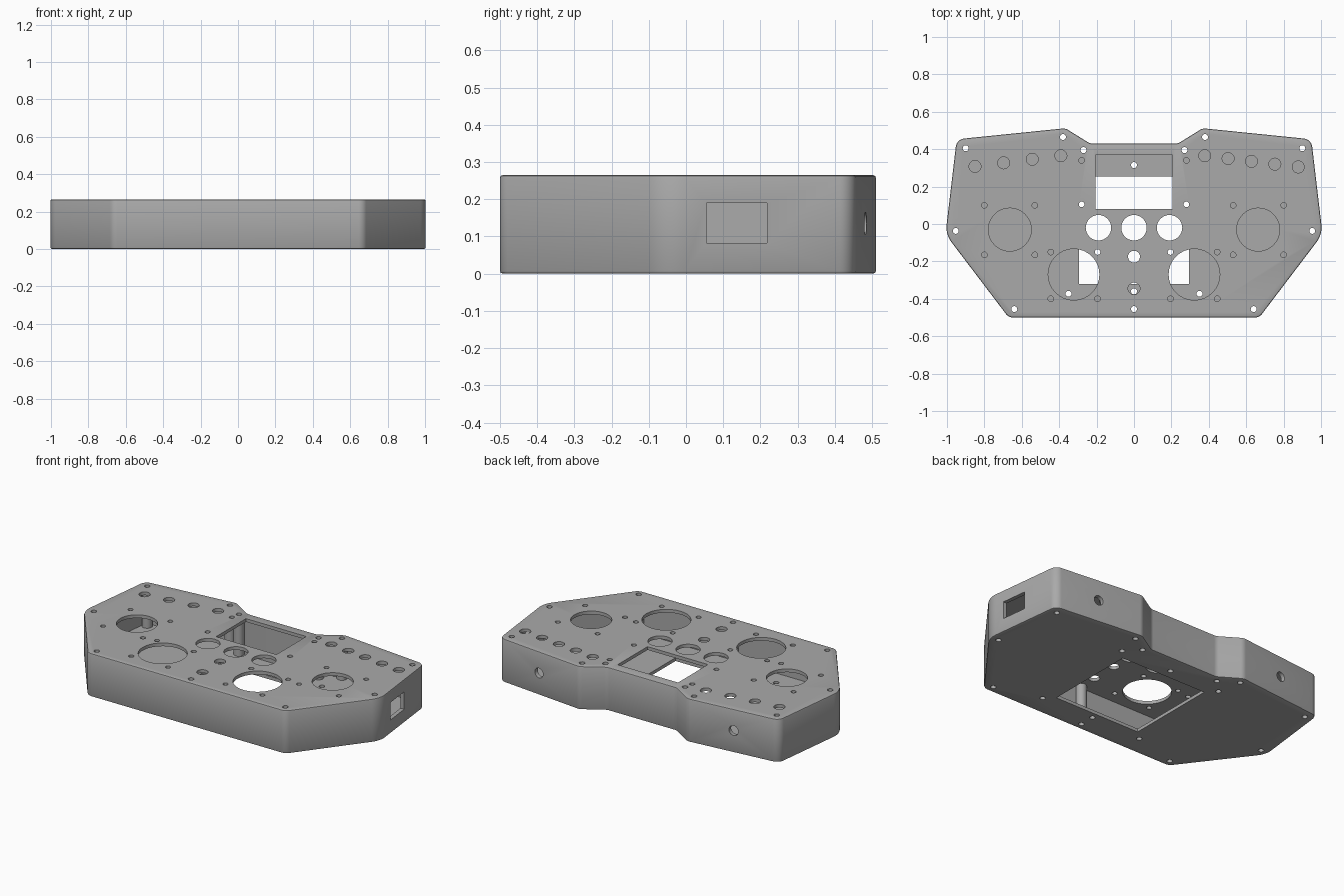
import bpy, bmesh, math
from mathutils import Vector, Matrix

HEIGHT, WALL, PLATE = 0.265, 0.025, 0.02

cube = bpy.data.objects.get("Cube")
if cube:
    bpy.data.objects.remove(cube, do_unlink=True)

grey = bpy.data.materials.new("plain grey")
grey.use_nodes = True
colour = (0.4, 0.4, 0.4, 1)
grey.diffuse_color = colour
grey.node_tree.nodes["Principled BSDF"].inputs["Base Color"].default_value = colour

# Half outline: x, y, corner radius, running from the front to the back notch
HALF = [(0.67, -0.5, 0.05), (1.008, -0.055, 0.13), (0.948, 0.453, 0.05),
        (0.367, 0.512, 0.05), (0.235, 0.43, 0.05)]
CORNERS = HALF + [(-x, y, r) for x, y, r in reversed(HALF)]


def outline(inset=0.0, steps=8):
    """Rounded outline, optionally shrunk inwards."""
    points, count = [], len(CORNERS)
    for i, (x, y, r) in enumerate(CORNERS):
        p = Vector((x, y))
        a = (Vector(CORNERS[i - 1][:2]) - p).normalized()
        b = (Vector(CORNERS[(i + 1) % count][:2]) - p).normalized()
        half = a.angle(b) / 2
        centre = p + (a + b).normalized() * (r / math.sin(half))
        start = p + a * (r / math.tan(half)) - centre
        turn = 1 if b.cross(a) > 0 else -1
        for s in range(steps + 1):
            angle = turn * (math.pi - 2 * half) * s / steps
            ray = Matrix.Rotation(angle, 2) @ start
            points.append(centre + ray * (1 - turn * inset / r))
    return points


def slab(bm, points, z0, z1):
    """Upright prism over a list of plan points."""
    face = bm.faces.new([bm.verts.new((p[0], p[1], z0)) for p in points])
    moved = bmesh.ops.extrude_face_region(bm, geom=[face])["geom"]
    verts = [v for v in moved if isinstance(v, bmesh.types.BMVert)]
    bmesh.ops.translate(bm, verts=verts, vec=(0, 0, z1 - z0))


def rod(bm, x, y, z0, z1, r, turn=None):
    """Cylinder, upright unless a rotation is given."""
    matrix = Matrix.Translation((x, y, (z0 + z1) / 2))
    if turn:
        matrix = matrix @ turn
    bmesh.ops.create_cone(bm, cap_ends=True, segments=32 if r > 0.05 else 20,
                          radius1=r, radius2=r, depth=z1 - z0, matrix=matrix)


def box(bm, x0, x1, y0, y1, z0, z1):
    slab(bm, [(x0, y0), (x1, y0), (x1, y1), (x0, y1)], z0, z1)


def make(name, bm):
    bmesh.ops.recalc_face_normals(bm, faces=bm.faces)
    mesh = bpy.data.meshes.new(name)
    bm.to_mesh(mesh)
    bm.free()
    mesh.materials.append(grey)
    obj = bpy.data.objects.new(name, mesh)
    bpy.context.collection.objects.link(obj)
    return obj


def combine(target, tool, operation):
    mod = target.modifiers.new(operation, 'BOOLEAN')
    mod.object, mod.operation, mod.solver = tool, operation, 'EXACT'
    bpy.context.view_layer.objects.active = target
    bpy.ops.object.modifier_apply(modifier=mod.name)
    bpy.data.objects.remove(tool, do_unlink=True)


def both(points):
    """Add the mirror image of every point."""
    return [(s * x, y) for x, y in points for s in ((1, -1) if x else (1,))]


# Outer body with softened rims
bm = bmesh.new()
slab(bm, outline(), 0, HEIGHT)
rims = [e for e in bm.edges if abs(e.verts[0].co.z - e.verts[1].co.z) < 1e-5]
bmesh.ops.bevel(bm, geom=rims, offset=0.008, segments=2, profile=0.5,
                affect='EDGES')
body = make("controller_housing", bm)

# Hollow interior
bm = bmesh.new()
slab(bm, outline(WALL), PLATE, HEIGHT - PLATE)
combine(body, make("cavity", bm), 'DIFFERENCE')

# Screw posts around the rim
screws = both([(0.9, 0.405), (0.38, 0.465), (0.27, 0.395), (0.953, -0.037),
               (0.64, -0.455), (0, -0.455)])
bm = bmesh.new()
for x, y in screws:
    rod(bm, x, y, PLATE / 2, HEIGHT - PLATE / 2, 0.03)
combine(body, make("screw_posts", bm), 'UNION')

# Holes and openings
bm = bmesh.new()
low, high = HEIGHT - 2 * PLATE, HEIGHT + PLATE
for x, y in screws:
    rod(bm, x, y, -PLATE, high, 0.016)

# Top plate: gimbals, dials, buttons, switch rows, mounting holes
top_holes = {
    0.137: both([(0.322, -0.27)]),
    0.115: both([(0.664, -0.03)]),
    0.068: both([(0.19, -0.02), (0, -0.02)]),
    0.032: [(0, -0.175), (0, -0.345)]
    + [(-0.85 + 0.153 * i, 0.308 + 0.019 * i) for i in range(4)]
    + [(0.378 + 0.125 * i, 0.365 - 0.015 * i) for i in range(5)],
    0.015: both([(0.28, 0.34), (0.28, 0.105)]
                + [(x, y) for x in (0.53, 0.8) for y in (0.1, -0.165)]
                + [(x, y) for x in (0.195, 0.445) for y in (-0.15, -0.4)]),
}
for radius, places in top_holes.items():
    for x, y in places:
        rod(bm, x, y, low, high, radius)
box(bm, -0.205, 0.205, 0.08, 0.37, low, high)

# Base: battery opening with its cover screws
box(bm, -0.295, 0.295, -0.32, 0.255, -PLATE, 2 * PLATE)
for x, y in both([(0.35, 0.313), (0, 0.315), (0.35, -0.373), (0, -0.36)]):
    rod(bm, x, y, -PLATE, 2 * PLATE, 0.016)

# Side window and back sockets
box(bm, 0.9, 1.1, 0.055, 0.217, 0.083, 0.19)
for side in (1, -1):
    lean = Matrix.Rotation(-side * 0.1, 4, 'Z') @ Matrix.Rotation(math.pi / 2, 4, 'X')
    rod(bm, side * 0.66, 0.475, 0.06, 0.21, 0.03, lean)
combine(body, make("openings", bm), 'DIFFERENCE')

# Smooth rounded walls, crisp edges
bpy.ops.object.select_all(action='DESELECT')
body.select_set(True)
bpy.context.view_layer.objects.active = body
bpy.ops.object.shade_smooth_by_angle(angle=math.radians(30))
